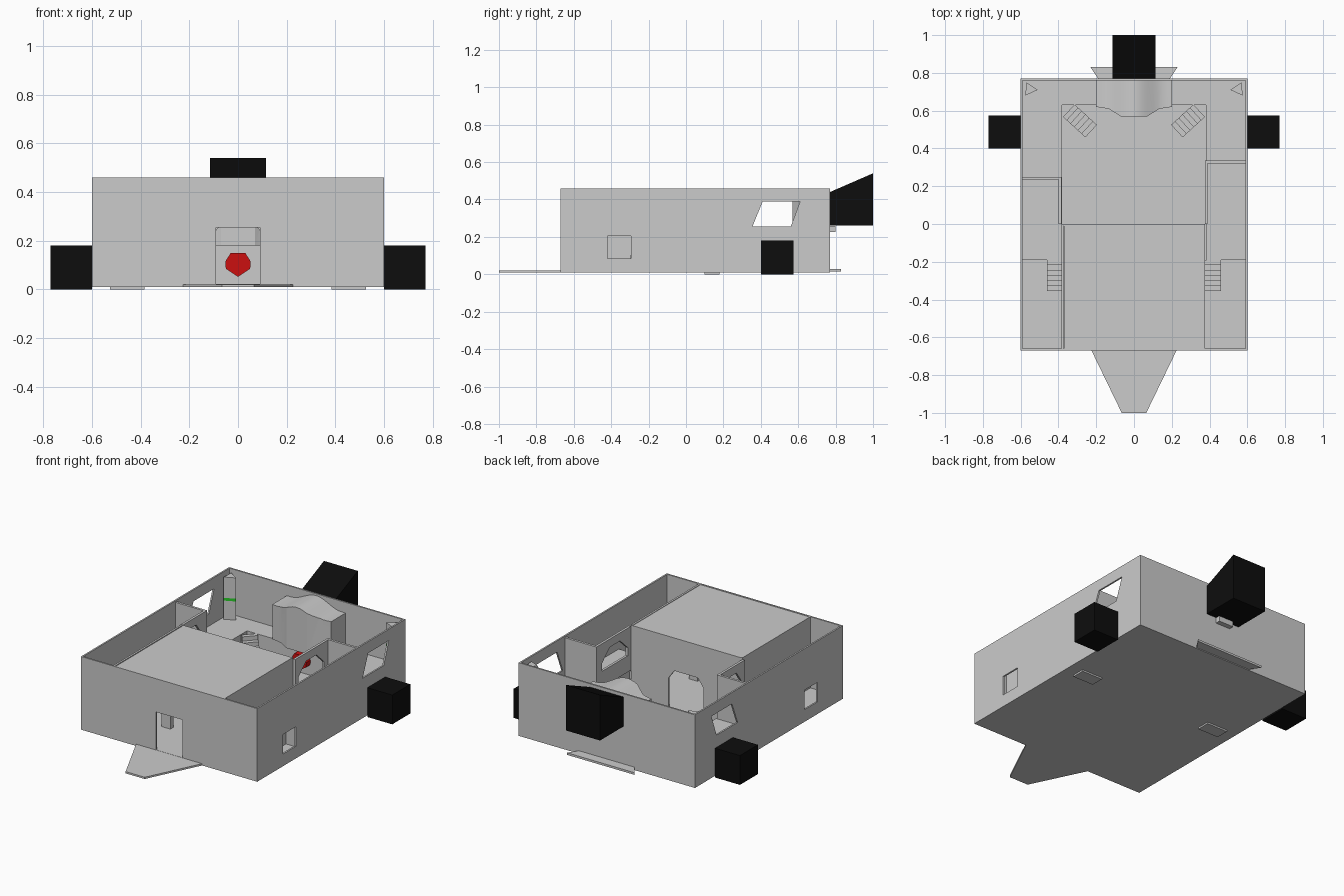
import bpy, bmesh, math
from mathutils import Vector, Matrix

if "Cube" in bpy.data.objects:
    bpy.data.objects.remove(bpy.data.objects["Cube"])


def material(name, rgb):
    m = bpy.data.materials.new(name)
    m.diffuse_color = (*rgb, 1)
    m.use_nodes = True
    m.node_tree.nodes["Principled BSDF"].inputs["Base Color"].default_value = m.diffuse_color
    return m


BLACK = material("black", (0.004, 0.004, 0.004))
RED = material("red", (0.6, 0.005, 0.005))
GREEN = material("green", (0.02, 0.6, 0.02))


def prism(name, pts, lo, hi, axis="z", mat=None, mx=None):
    """Extrude a 2D outline along an axis: x takes (y,z), y takes (x,z), z takes (x,y)."""
    put = {"x": lambda a, b, t: (t, a, b),
           "y": lambda a, b, t: (a, t, b),
           "z": lambda a, b, t: (a, b, t)}[axis]
    bm = bmesh.new()
    f = bm.faces.new([bm.verts.new(put(a, b, lo)) for a, b in pts])
    r = bmesh.ops.extrude_face_region(bm, geom=[f])
    step = Vector(put(0, 0, hi - lo))
    bmesh.ops.translate(bm, vec=step, verts=[v for v in r["geom"] if isinstance(v, bmesh.types.BMVert)])
    if mx:
        bm.transform(mx)
    bmesh.ops.recalc_face_normals(bm, faces=bm.faces)
    me = bpy.data.meshes.new(name)
    bm.to_mesh(me)
    bm.free()
    ob = bpy.data.objects.new(name, me)
    bpy.context.collection.objects.link(ob)
    if mat:
        me.materials.append(mat)
    return ob


def rect(a0, a1, b0, b1):
    return [(a0, b0), (a1, b0), (a1, b1), (a0, b1)]


def box(name, x0, x1, y0, y1, z0, z1, mat=None):
    return prism(name, rect(x0, x1, y0, y1), z0, z1, "z", mat)


def boolean(ob, cutter, op="DIFFERENCE"):
    """Apply a boolean and discard the cutter."""
    cutter.hide_render = True
    mod = ob.modifiers.new("cut", "BOOLEAN")
    mod.object, mod.operation, mod.solver = cutter, op, "EXACT"
    bpy.context.view_layer.objects.active = ob
    bpy.ops.object.modifier_apply(modifier="cut")
    bpy.data.objects.remove(cutter)


def stair_profile(length, top, bottom, n=6):
    """Stepped side profile, highest at 0 and falling to the far end."""
    pts = [(0, bottom)]
    for i in range(n):
        z = top - (top - bottom) * i / n
        pts += [(length * i / n, z), (length * (i + 1) / n, z)]
    return pts + [(length, bottom)]


T, TOP, FLOOR, DECK = 0.01, 0.46, 0.022, 0.18

# Hull floor and outer walls
box("floor", -0.6, 0.6, -0.67, 0.77, 0.01, FLOOR)
front = box("front_wall", -0.6, 0.6, -0.67, -0.66, FLOOR, TOP)
boolean(front, box("door_cut", -0.09, 0.09, -0.7, -0.6, FLOOR - 0.01, 0.255))
box("back_wall", -0.6, 0.6, 0.76, 0.77, FLOOR, TOP)

# Central room: roof and inner bulkhead with doorway
box("room_roof", -0.37, 0.365, -0.66, 0, TOP - 0.015, TOP - 0.003)
bulkhead = box("bulkhead", -0.385, 0.375, -0.01, 0, FLOOR, TOP - 0.003)
boolean(bulkhead, prism("arch_cut", [(-0.12, 0), (0.12, 0), (0.12, 0.2), (0.08, 0.255),
                                     (-0.08, 0.255), (-0.12, 0.2)], -0.1, 0.1, "y"))

# Entry ramp and rear ledges
prism("entry_ramp", [(-0.225, -0.67), (-0.065, -1), (0.065, -1), (0.225, -0.67)], 0.01, 0.021)
prism("rear_ledge", [(-0.19, 0.77), (0.19, 0.77), (0.23, 0.83), (-0.23, 0.83)], 0.015, 0.028)
box("rear_vent", -0.05, 0.05, 0.77, 0.8, 0.225, 0.258)

# Rear engine wedge
prism("rear_engine", [(0.77, 0.26), (1.0, 0.26), (1.0, 0.54), (0.77, 0.44)], -0.115, 0.115, "x", BLACK)

# Rear deck, riser and glowing core
box("deck_back", -0.59, 0.59, 0.63, 0.76, DECK - T, DECK)
box("deck_riser_back", -0.38, 0.38, 0.63, 0.64, FLOOR, DECK - T)
prism("core", [(-0.052, 0.115), (-0.03, 0.15), (0.03, 0.15), (0.052, 0.115), (0.05, 0.085), (0, 0.052),
               (-0.05, 0.085)], 0.59, 0.63, "y", RED)

# Control console with arched top
console = prism("console", [(-0.2, 0.76), (-0.2, 0.62), (-0.135, 0.61), (-0.07, 0.57), (0.07, 0.57),
                            (0.135, 0.61), (0.2, 0.62), (0.2, 0.76)], DECK, 0.6)
arch = [(-0.25 + 0.025 * i, 0.395 + 0.027 * (1 + math.cos(min(math.pi, abs(-0.25 + 0.025 * i) / 0.17 * math.pi))))
        for i in range(21)]
boolean(console, prism("arch_shape", [(0.25, 0.1), (-0.25, 0.1)] + arch, 0.5, 0.8, "y"), "INTERSECT")
bpy.ops.object.select_all(action="DESELECT")
console.select_set(True)
bpy.context.view_layer.objects.active = console
bpy.ops.object.shade_smooth_by_angle(angle=math.radians(30))

# Everything repeated on the left and right
for s, side, wx, cy in ((-1, "left", 0.385, 0.25), (1, "right", 0.375, 0.335)):
    def sx(a, b):
        return (min(s * a, s * b), max(s * a, s * b))

    def sbox(name, a, b, *rest):
        return box(f"{side}_{name}", *sx(a, b), *rest)

    # Outer side wall with slanted and square windows
    wall = sbox("outer_wall", 0.59, 0.6, -0.66, 0.76, FLOOR, TOP)
    boolean(wall, prism("window_cut", [(0.355, 0.255), (0.56, 0.255), (0.61, 0.39), (0.41, 0.39)],
                        *sx(0.5, 0.7), "x"))
    boolean(wall, prism("hatch_cut", rect(-0.42, -0.295, 0.085, 0.205), *sx(0.5, 0.7), "x"))

    # Leg pod
    sbox("side_engine", 0.6, 0.77, 0.4, 0.575, 0, 0.18, BLACK)
    # Corridor walls
    sbox("corridor_wall", wx - 0.012, wx, -0.66, 0, FLOOR, TOP)
    sbox("corridor_end", wx, 0.59, cy - 0.015, cy, DECK, TOP - 0.01)
    inner = sbox("cabin_wall", wx, wx + 0.015, 0, cy - 0.015, DECK, TOP - 0.01)
    y0, y1 = 0.03, cy - 0.055
    d = (y1 - y0) * 0.3
    boolean(inner, prism("arch_cut", [(y0, 0.28), (y1, 0.28), (y1, 0.33), (y1 - d, 0.4), (y0 + d, 0.4),
                                      (y0, 0.33)], *sx(0.3, 0.5), "x"))
    # Raised side deck and risers
    sbox("deck", 0.38, 0.59, -0.18, 0.63, DECK - T, DECK)
    sbox("deck_riser", 0.38, 0.39, 0, 0.63, FLOOR, DECK - T)
    sbox("deck_riser_front", 0.385, 0.59, -0.19, -0.18, FLOOR, DECK)

    # Corridor stairs descending to the front
    prism(f"{side}_corridor_stairs", [(-0.19 - a, b) for a, b in stair_profile(0.165, DECK, FLOOR)],
          *sx(wx, 0.46), "x")
    # Diagonal cabin stairs, descending toward the middle
    ang = math.atan2(-0.11, -s * 0.12)
    mx = Matrix.Translation((s * 0.345, 0.6, 0)) @ Matrix.Rotation(ang, 4, "Z")
    prism(f"{side}_cabin_stairs", stair_profile(0.16, DECK, FLOOR), -0.045, 0.045, "y", None, mx)

    # Corner terminal with a green band
    tri = [(s * 0.57, 0.75), (s * 0.51, 0.71), (s * 0.575, 0.68)]
    for part, z0, z1, m in (("base", DECK, 0.295, None), ("band", 0.295, 0.312, GREEN), ("top", 0.312, 0.44, None)):
        prism(f"{side}_terminal_{part}", tri, z0, z1, "z", m)
    # Entry room post with green cap
    sbox("entry_post", 0.18, 0.24, -0.4, -0.37, FLOOR, 0.19)
    sbox("entry_post_cap", 0.18, 0.24, -0.4, -0.37, 0.19, 0.205, GREEN)
    # Belly skid
    sbox("belly_skid", 0.385, 0.525, 0.1, 0.18, 0.0, 0.01)
